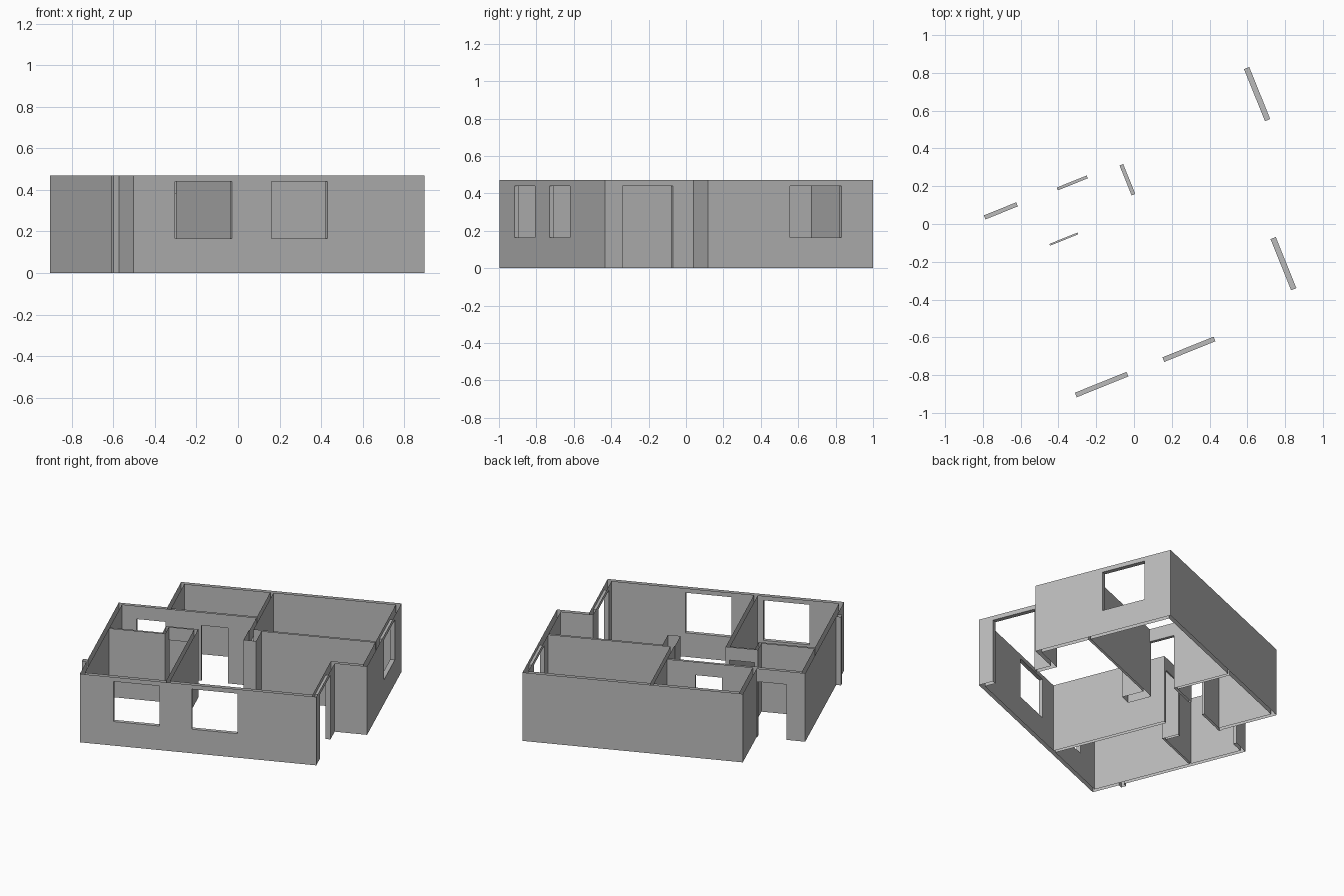
import bpy, bmesh, math
from mathutils import Matrix

cube = bpy.data.objects.get("Cube")
if cube:
    bpy.data.objects.remove(cube, do_unlink=True)

HEIGHT = 0.47
TURN = math.radians(22)      # the plan is turned on its plot
T = 0.026                    # outer wall thickness
WEST, EAST, PORCH = -0.84, 0.877, 0.67
SOUTH, NORTH = -0.737, 0.724
STEP, JOG, MID = -0.53, -0.228, 0.34
WINDOW = (0.165, 0.44)
DOOR = (0.0, 0.38)
FRONT_DOOR = (0.0, 0.44)

# Wall footprints as (x0, x1, y0, y1) in the unturned plan
parts = {
    "outer_walls": [
        (WEST, PORCH, SOUTH, SOUTH + T),
        (WEST, WEST + T, SOUTH, MID),
        (PORCH - 0.03, PORCH, SOUTH, JOG + T),
        (PORCH - 0.03, EAST, JOG, JOG + T),
        (EAST - 0.03, EAST, JOG, NORTH),
        (STEP, EAST, NORTH - T, NORTH),
        (STEP, STEP + T, MID - T, NORTH),
        (WEST, STEP + T, MID - 0.023, MID),
    ],
    "partition_walls": [
        (STEP + T, 0.066, 0.316, 0.332),
        (0.045, 0.066, 0.13, NORTH - T),
        (0.045, EAST - 0.03, 0.13, 0.145),
        (-0.294, -0.27, SOUTH + T, 0.07),
        (-0.475, -0.27, 0.06, 0.07),
        (-0.475, -0.455, -0.043, 0.07),
        (WEST + T, -0.455, -0.043, -0.03),
    ],
    "service_duct": [(0.04, 0.12, -0.02, 0.13)],
    "outside_post": [(-0.87, WEST, -0.552, -0.518)],
}

# Openings as footprint plus height range
openings = [
    ((-0.625, -0.33, SOUTH, SOUTH + T), WINDOW),
    ((-0.125, 0.167, SOUTH, SOUTH + T), WINDOW),
    ((EAST - 0.03, EAST, 0.245, 0.542), WINDOW),
    ((PORCH - 0.03, PORCH, -0.637, -0.345), FRONT_DOOR),
    ((-0.72, -0.535, MID - 0.023, MID), DOOR),
    ((-0.307, -0.136, 0.316, 0.332), DOOR),
    ((0.045, 0.066, 0.145, 0.316), DOOR),
    ((-0.455, -0.294, 0.06, 0.07), DOOR),
]

plaster = bpy.data.materials.new("grey_plaster")
plaster.use_nodes = True
grey = (0.5, 0.5, 0.5, 1)
plaster.diffuse_color = grey
plaster.node_tree.nodes["Principled BSDF"].inputs["Base Color"].default_value = grey

# Grid lines shared by all walls and openings
rects = [r for group in parts.values() for r in group] + [o[0] for o in openings]


def lines(values):
    return sorted({round(v, 4) for v in values})


xs = lines(v for r in rects for v in r[:2])
ys = lines(v for r in rects for v in r[2:])
zs = lines([0, HEIGHT] + [z for o in openings for z in o[1]])


def inside(rect, x, y):
    return rect[0] < x < rect[1] and rect[2] < y < rect[3]


def middle(axis, i):
    return (axis[i] + axis[i + 1]) / 2


def owner(x, y, z):
    """Name of the part that fills this point, or None."""
    if any(inside(r, x, y) and low < z < high for r, (low, high) in openings):
        return None
    for name, group in parts.items():
        if any(inside(r, x, y) for r in group):
            return name
    return None


cells = {}
for i in range(len(xs) - 1):
    for j in range(len(ys) - 1):
        for k in range(len(zs) - 1):
            name = owner(middle(xs, i), middle(ys, j), middle(zs, k))
            if name:
                cells[i, j, k] = name


def cell_face(cell, axis, side):
    """Corners of one side of a cell, wound outwards."""
    a, b = (axis + 1) % 3, (axis + 2) % 3
    corners = []
    for da, db in ((0, 0), (1, 0), (1, 1), (0, 1)):
        c = list(cell)
        c[axis] += side
        c[a] += da
        c[b] += db
        corners.append((xs[c[0]], ys[c[1]], zs[c[2]]))
    return corners if side else corners[::-1]


# Build each part as open-topped wall skins with reveals in the openings
for part in parts:
    bm = bmesh.new()
    for cell, name in cells.items():
        if name != part:
            continue
        for axis in range(3):
            for side in (0, 1):
                near = list(cell)
                near[axis] += 2 * side - 1
                open_end = axis == 2 and not 0 <= near[2] < len(zs) - 1
                if tuple(near) in cells or open_end:
                    continue
                bm.faces.new([bm.verts.new(p) for p in cell_face(cell, axis, side)])
    bmesh.ops.remove_doubles(bm, verts=bm.verts, dist=0.0001)
    bmesh.ops.dissolve_limit(bm, angle_limit=0.01, verts=bm.verts, edges=bm.edges)
    bm.transform(Matrix.Rotation(TURN, 4, "Z"))
    mesh = bpy.data.meshes.new(part)
    bm.to_mesh(mesh)
    bm.free()
    mesh.materials.append(plaster)
    bpy.context.collection.objects.link(bpy.data.objects.new(part, mesh))
